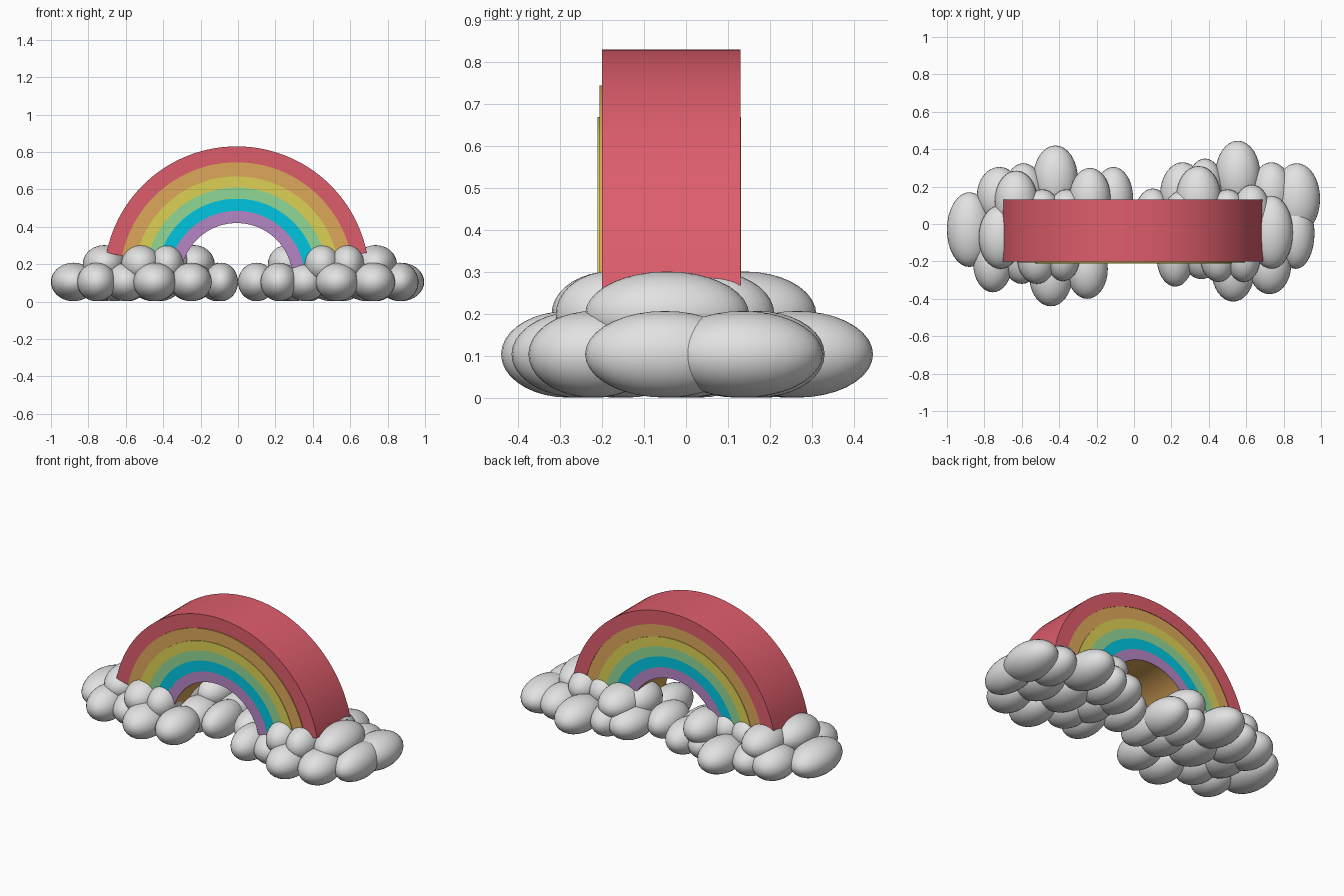
import bpy, bmesh, math
from mathutils import Matrix

if "Cube" in bpy.data.objects:
    bpy.data.objects.remove(bpy.data.objects["Cube"])


def material(name, rgb):
    m = bpy.data.materials.new(name)
    m.diffuse_color = (*rgb, 1)
    m.use_nodes = True
    m.node_tree.nodes["Principled BSDF"].inputs["Base Color"].default_value = m.diffuse_color
    return m


RED = material("red", (0.73, 0.11, 0.15))
ORANGE = material("orange", (0.72, 0.39, 0.10))
YELLOW = material("yellow", (0.72, 0.64, 0.09))
GREEN = material("green", (0.28, 0.68, 0.30))
CYAN = material("cyan", (0.0, 0.56, 0.75))
PURPLE = material("purple", (0.47, 0.24, 0.56))
WHITE = material("cloud white", (0.76, 0.76, 0.76))


def finish(name, bm, mat, angle):
    bmesh.ops.recalc_face_normals(bm, faces=bm.faces)
    mesh = bpy.data.meshes.new(name)
    bm.to_mesh(mesh)
    bm.free()
    mesh.materials.append(mat)
    ob = bpy.data.objects.new(name, mesh)
    bpy.context.collection.objects.link(ob)
    bpy.ops.object.select_all(action='DESELECT')
    ob.select_set(True)
    bpy.context.view_layer.objects.active = ob
    bpy.ops.object.shade_smooth_by_angle(angle=math.radians(angle))
    return ob


def arch(name, r0, r1, y0, y1, mat, steps=48, cx=-0.007, cz=0.12):
    """Rectangular section swept along an arc, both ends capped."""
    bm = bmesh.new()
    rings = []
    a0 = math.radians(11.5)
    for i in range(steps + 1):
        a = a0 + (math.pi - 2 * a0) * i / steps
        c, s = math.cos(a), math.sin(a)
        rings.append([bm.verts.new((cx + r * c, y, cz + r * s))
                      for r, y in ((r0, y0), (r1, y0), (r1, y1), (r0, y1))])
    for a, b in zip(rings, rings[1:]):
        for k in range(4):
            n = (k + 1) % 4
            bm.faces.new((a[k], a[n], b[n], b[k]))
    bm.faces.new(rings[0])
    bm.faces.new(rings[-1])
    return finish(name, bm, mat, 30)


def cloud(name, lower, upper):
    """Overlapping ellipsoid puffs in two layers: (x, y, rx, ry)."""
    bm = bmesh.new()
    for puffs, z, rz in ((lower, 0.105, 0.103), (upper, 0.2, 0.102)):
        for x, y, rx, ry in puffs:
            bmesh.ops.create_uvsphere(
                bm, u_segments=32, v_segments=18, radius=1,
                matrix=Matrix.Translation((x, y, z)) @ Matrix.Diagonal((rx, ry, rz, 1)))
    return finish(name, bm, WHITE, 180)


# Rainbow: red outer arch, orange core, thin colour bands on both faces
arch("red_arch", 0.625, 0.71, -0.20, 0.13, RED)
arch("orange_core", 0.30, 0.625, -0.206, 0.127, ORANGE)
bands = (("yellow", 0.49, 0.55, YELLOW), ("green", 0.43, 0.49, GREEN),
         ("cyan", 0.365, 0.43, CYAN), ("purple", 0.30, 0.365, PURPLE))
for label, r0, r1, mat in bands:
    arch(label + "_band_front", r0, r1, -0.21, -0.205, mat)
    arch(label + "_band_back", r0, r1, 0.126, 0.131, mat)

# Left cloud
cloud("left_cloud",
      [(-.88, -.03, .12, .20), (-.755, -.21, .105, .155), (-.72, .15, .12, .155),
       (-.59, .155, .11, .17), (-.42, .24, .12, .18), (-.25, .12, .10, .165),
       (-.11, .14, .105, .165), (-.09, -.02, .09, .17), (-.25, -.24, .11, .16),
       (-.445, -.28, .115, .16), (-.60, -.16, .11, .16), (-.45, 0, .13, .18),
       (-.25, -.04, .12, .16), (-.66, 0, .13, .17)],
      [(-.715, -.07, .115, .17), (-.63, .12, .115, .165), (-.235, .14, .11, .16),
       (-.49, .05, .10, .135), (-.36, .05, .10, .135),
       (-.52, -.18, .105, .14), (-.38, -.18, .09, .125)])

# Right cloud
cloud("right_cloud",
      [(.10, .03, .10, .16), (.26, .16, .12, .17), (.38, .19, .10, .16),
       (.555, .265, .12, .18), (.735, .17, .11, .16), (.87, .135, .125, .19),
       (.865, -.05, .10, .19), (.725, -.22, .115, .155), (.53, -.25, .115, .165),
       (.22, -.17, .10, .165), (.36, -.14, .11, .155), (.50, 0, .13, .18),
       (.30, 0, .12, .16), (.69, 0, .13, .17)],
      [(.735, -.045, .115, .195), (.345, .14, .12, .17), (.63, .06, .10, .15),
       (.50, .05, .10, .135), (.26, .05, .10, .13),
       (.585, -.18, .09, .13), (.45, -.18, .095, .13)])
